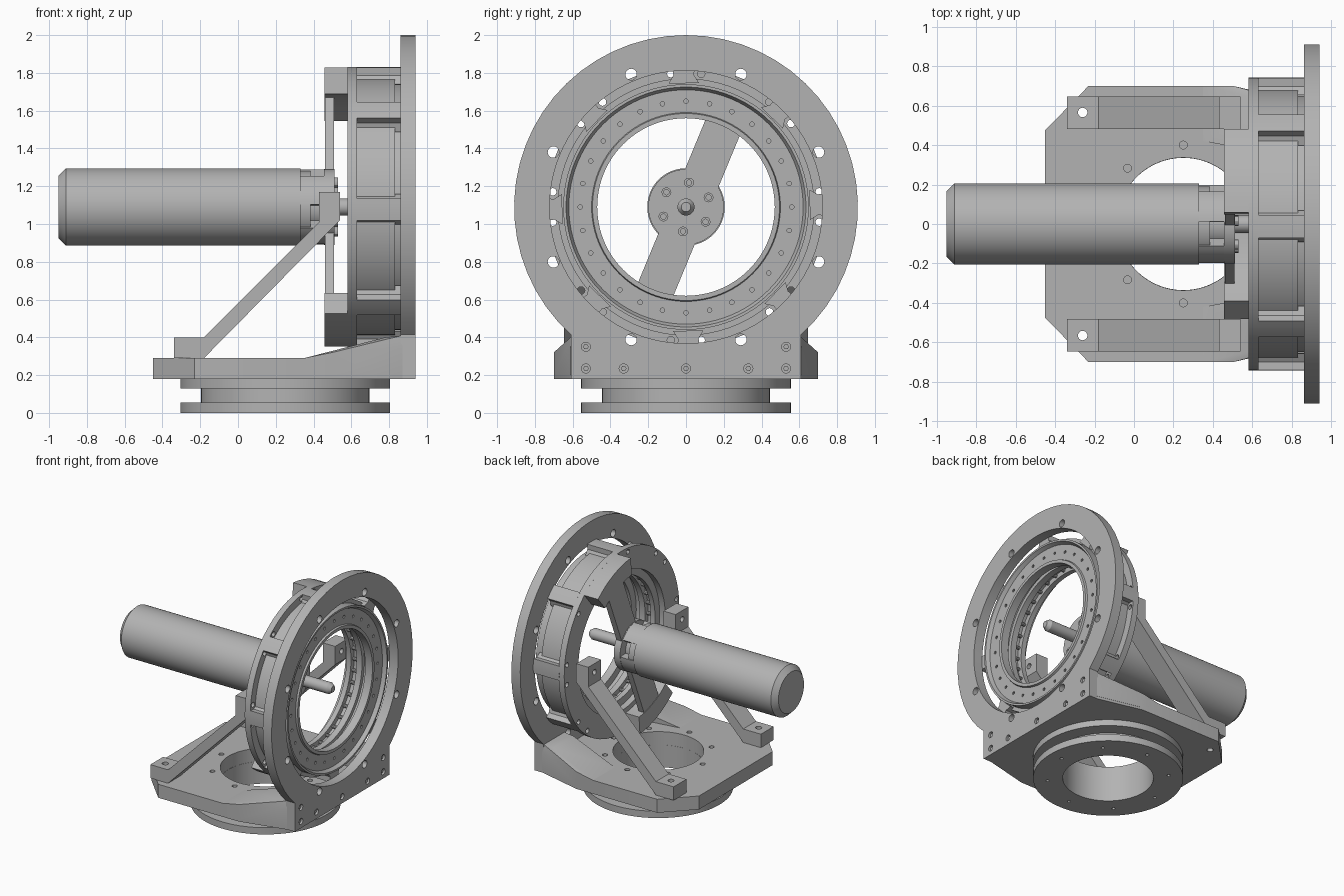
import bpy, bmesh
from math import sin, cos, pi, radians
from mathutils import Vector

cube = bpy.data.objects.get("Cube")
if cube:
    bpy.data.objects.remove(cube)

GREY = (0.45, 0.45, 0.45, 1)
metal = bpy.data.materials.new("grey_metal")
metal.use_nodes = True
metal.diffuse_color = GREY
metal.node_tree.nodes["Principled BSDF"].inputs["Base Color"].default_value = GREY

ZC = 1.09          # height of the horizontal axis
TX = 0.25          # turntable centre
AXLE = (0, 0, ZC)
PIVOT = (TX, 0, 0)


def finish(bm, name):
    bmesh.ops.remove_doubles(bm, verts=bm.verts, dist=1e-5)
    bmesh.ops.recalc_face_normals(bm, faces=bm.faces)
    mesh = bpy.data.meshes.new(name)
    bm.to_mesh(mesh)
    bm.free()
    mesh.materials.append(metal)
    obj = bpy.data.objects.new(name, mesh)
    bpy.context.collection.objects.link(obj)
    return obj


def place(axis, a, u, v):
    return {"X": (a, u, v), "Y": (u, a, v), "Z": (u, v, a)}[axis]


def add_lathe(bm, profile, axis, centre, n, closed):
    """Revolve (along, radius) points; closed makes a tube section."""
    c = Vector(centre)
    rings = [[bm.verts.new(c + Vector(place(axis, a, r * cos(2 * pi * i / n), r * sin(2 * pi * i / n))))
              for i in range(n)] for a, r in profile]
    pairs = list(zip(rings, rings[1:]))
    if closed:
        pairs.append((rings[-1], rings[0]))
    for p, q in pairs:
        for i in range(n):
            j = (i + 1) % n
            bm.faces.new((p[i], p[j], q[j], q[i]))
    if not closed:
        bm.faces.new(rings[0])
        bm.faces.new(rings[-1])


def lathe(name, profile, axis="X", centre=AXLE, n=96, closed=False):
    bm = bmesh.new()
    add_lathe(bm, profile, axis, centre, n, closed)
    return finish(bm, name)


def prism(name, outline, axis, lo, hi):
    bm = bmesh.new()
    ends = [[bm.verts.new(place(axis, a, u, v)) for u, v in outline] for a in (lo, hi)]
    for e in ends:
        bm.faces.new(e)
    for i in range(len(outline)):
        j = (i + 1) % len(outline)
        bm.faces.new((ends[0][i], ends[0][j], ends[1][j], ends[1][i]))
    return finish(bm, name)


def hull(name, points):
    bm = bmesh.new()
    for p in points:
        bm.verts.new(p)
    bmesh.ops.convex_hull(bm, input=bm.verts)
    return finish(bm, name)


def drill(obj, holes):
    """Cut cylinders given as (axis, lo, hi, centre, radius, sides)."""
    bm = bmesh.new()
    for axis, lo, hi, centre, r, n in holes:
        add_lathe(bm, [(lo, r), (hi, r)], axis, centre, n, False)
    cutter = finish(bm, "cutter")
    cutter.hide_render = True
    mod = obj.modifiers.new("holes", "BOOLEAN")
    mod.operation, mod.solver, mod.object = "DIFFERENCE", "EXACT", cutter
    bpy.context.view_layer.objects.active = obj
    bpy.ops.object.modifier_apply(modifier=mod.name)
    bpy.data.objects.remove(cutter)


def polar(r, deg, cu=0, cv=ZC):
    return cu + r * cos(radians(deg)), cv + r * sin(radians(deg))


def sector(r0, r1, mid, half, n=8):
    angles = [mid - half + 2 * half * i / n for i in range(n + 1)]
    return [polar(r1, a) for a in angles] + [polar(r0, a) for a in reversed(angles)]


# Turntable under the base
turntable = lathe("turntable", [(0, .335), (0, .555), (.055, .555), (.055, .445), (.13, .445),
                                (.13, .555), (.182, .555), (.182, .335)], "Z", PIVOT, closed=True)
drill(turntable, [("Z", -.02, .03, (*polar(.45, 45 * k, TX, 0), 0), .013, 12) for k in range(8)])

# Base plate with centre opening, bolt circle and arm bolt holes
half = [(-.45, .475), (-.23, .7), (.5, .7), (.87, .61)]
base = prism("base_plate", half + [(x, -y) for x, y in reversed(half)], "Z", .18, .29)
drill(base, [("Z", .1, .4, PIVOT, .336, 96)]
      + [("Z", .1, .4, (*polar(.4, 45 * k, TX, 0), 0), .02, 16) for k in range(8)]
      + [("Z", .1, .4, (-.26, s * .565, 0), .024, 16) for s in (-1, 1)])

for s, side in ((1, "left"), (-1, "right")):
    # Sloping shoulder joining base and ring plate
    hull(side + "_shoulder", [(x, s * y, z) for x, y, z in (
        (.35, .42, .28), (.35, .7, .28), (.35, .42, .29), (.35, .7, .29),
        (.5, .7, .2), (.5, .7, .32), (.78, .634, .34), (.78, .6, .40),
        (.87, .34, .41), (.78, .34, .40), (.87, .6, .41), (.87, .612, .34),
        (.87, .612, .2), (.87, .34, .28))])
    # Diagonal support arm with foot and upper block
    arm = prism(side + "_arm", [(-.34, .29), (-.18, .29), (.54, 1.02), (.54, 1.17), (.43, 1.17),
                                (.43, 1.01), (-.18, .4), (-.34, .4)], "Y", s * .48, s * .645)
    drill(arm, [("Z", .2, .5, (-.26, s * .565, 0), .024, 16),
                ("X", .4, .6, (0, s * .565, 1.1), .022, 16)])

# Upright ring plate
arc = [polar(.91, -48 + 276 * i / 44) for i in range(45)]
ring = prism("ring_plate", arc + [(-.61, .18), (.61, .18)], "X", .86, .94)
bolts = [(s * y, z) for s in (-1, 1) for y, z in ((.53, .35), (.53, .235), (.33, .235))] + [(0, .235)]
drill(ring, [("X", .8, 1, AXLE, .722, 96)]
      + [("X", .8, 1, (0, *polar(.76, 22.5 + 45 * k)), .03, 20) for k in range(8)]
      + [("X", .91, 1, (0, y, z), .024, 16) for y, z in bolts])
for i, (y, z) in enumerate(bolts):
    lathe(f"plate_bolt_{i + 1}", [(.9, .015), (.93, .015)], "X", (0, y, z), 6)

# Bearing housing: rear flange, drum, front face and stepped bore
housing = lathe("bearing_housing", [
    (.58, .56), (.58, .742), (.63, .742), (.63, .68), (.83, .68), (.83, .65), (.9, .65), (.9, .635),
    (.87, .62), (.87, .5), (.885, .495), (.885, .47), (.82, .47), (.82, .53), (.77, .53), (.77, .5),
    (.72, .5), (.72, .54), (.67, .54), (.67, .5), (.63, .5), (.63, .56)], closed=True)
drill(housing, [("X", .85, .95, (0, *polar(.56, 360 * k / 28)), .012, 10) for k in range(28)]
      + [("X", .5, .67, (0, *polar(.71, 45 * k + s * 6.5)), .02, 12) for k in range(8) for s in (-1, 1)])

# Spacer lugs between the rear flange and the ring plate
for k in range(8):
    a = 45 * k + 1
    wide, narrow = 7, 4.5
    prism(f"spacer_lug_{k + 1}",
          [polar(.66, a - wide), polar(.70, a - narrow)]
          + [polar(.742, a - narrow + 2 * narrow * i / 4) for i in range(5)]
          + [polar(.70, a + narrow), polar(.66, a + wide)], "X", .625, .861)

# Rolling elements inside the bore
bm = bmesh.new()
for k in range(36):
    y, z = polar(.525, 10 * k)
    add_lathe(bm, [(.675, .014), (.715, .014)], "X", (0, y, z), 10, False)
finish(bm, "bearing_rollers")

# Motor bracket: slanted bar, central disc and two curved feet
TILT = 67.5
d = Vector((cos(radians(TILT)), sin(radians(TILT))))
w = Vector((-d.y, d.x)) * .1
mid = Vector((.02, ZC))
bar = prism("bracket_bar", [tuple(mid + d * l + w * s) for l, s in
                            ((-.7, -1), (.7, -1), (.7, 1), (-.7, 1))], "X", .46, .508)
hub = lathe("bracket_hub", [(.455, .2), (.512, .2)])
for deg, name in ((TILT, "upper"), (TILT + 180, "lower")):
    prism(name + "_bracket_foot", sector(.6, .742, deg, 18), "X", .457, .581)
for k in range(6):
    y, z = polar(.13, 5 + 60 * k + 18)
    lathe(f"hub_bolt_{k + 1}", [(.512, .026), (.53, .026), (.53, .014), (.518, .014), (.518, .001)],
          "X", (0, y, z), 12)

# Motor body, slotted coupling and shaft
lathe("motor_body", [(-.95, .165), (-.91, .205), (.33, .205)])
lathe("coupling_core", [(.32, .19), (.385, .19), (.385, .13), (.46, .13)])
for k in range(4):
    prism(f"coupling_jaw_{k + 1}", sector(.12, .198, 90 * k + 60, 26), "X", .33, .457)
lathe("drive_shaft", [(.45, .045), (.83, .045), (.86, .025)], n=32)

# Smooth rounded surfaces and keep hard edges crisp
for obj in bpy.context.scene.objects:
    if obj.type == "MESH":
        obj.select_set(True)
        bpy.context.view_layer.objects.active = obj
bpy.ops.object.shade_smooth_by_angle(angle=radians(30))
